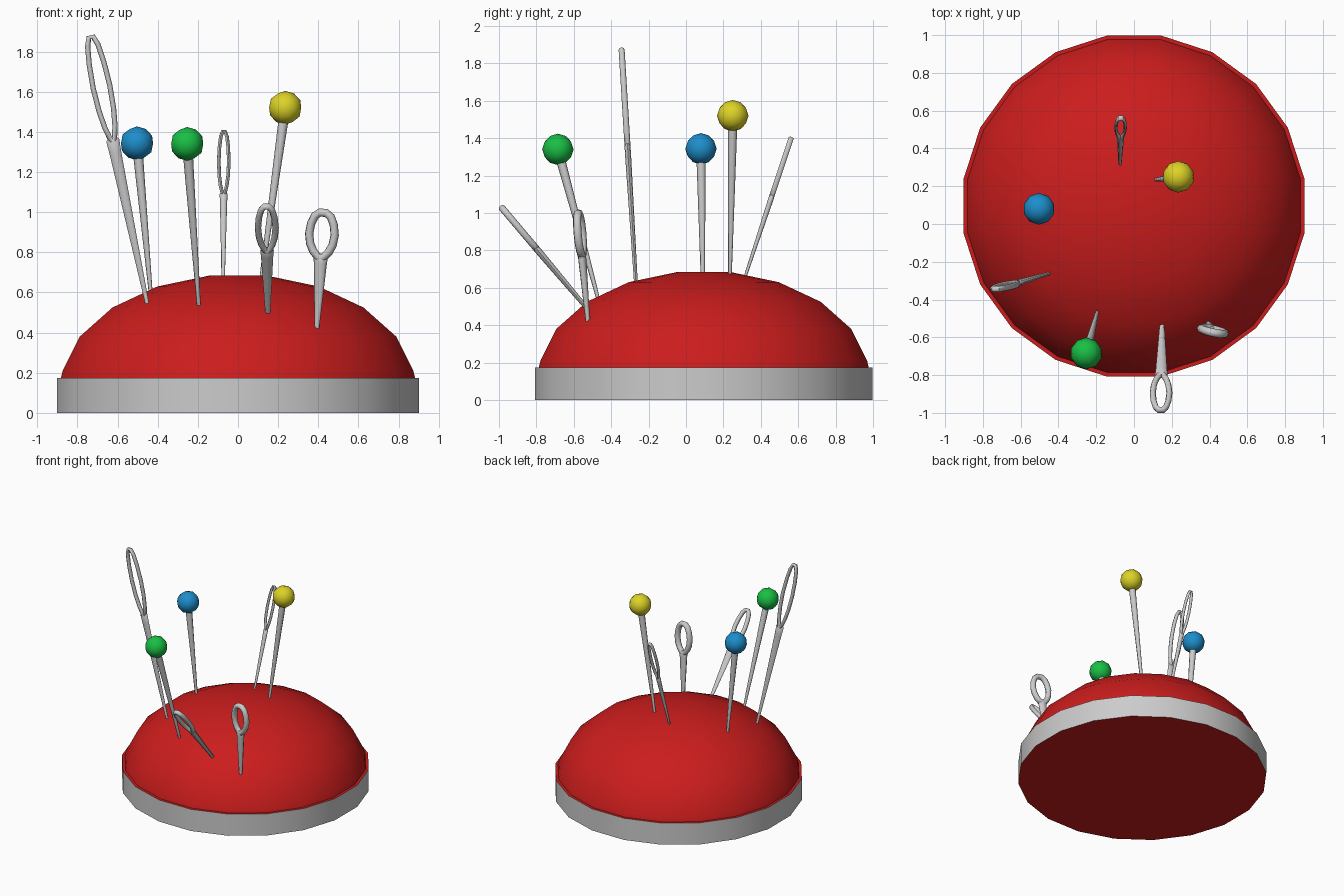
import bpy, bmesh
from math import sin, cos, pi, radians
from mathutils import Vector

if "Cube" in bpy.data.objects:
    bpy.data.objects.remove(bpy.data.objects["Cube"])

SIDES = 20
CY = 0.095          # cushion centre in y


def material(name, rgb):
    m = bpy.data.materials.new(name)
    m.diffuse_color = (*rgb, 1)
    m.use_nodes = True
    m.node_tree.nodes["Principled BSDF"].inputs["Base Color"].default_value = m.diffuse_color
    return m


def finish(bm, name, mat=None, angle=40):
    bmesh.ops.recalc_face_normals(bm, faces=bm.faces)
    me = bpy.data.meshes.new(name)
    bm.to_mesh(me)
    bm.free()
    ob = bpy.data.objects.new(name, me)
    bpy.context.collection.objects.link(ob)
    if mat:
        me.materials.append(mat)
    bpy.ops.object.select_all(action='DESELECT')
    ob.select_set(True)
    bpy.context.view_layer.objects.active = ob
    bpy.ops.object.shade_smooth_by_angle(angle=radians(angle))
    return ob


def skin(bm, rings, closed=False):
    """Join rings of points with quads; cap the ends or close the loop."""
    vs = [[bm.verts.new(p) for p in r] for r in rings]
    n = len(vs[0])
    pairs = list(zip(vs, vs[1:] + vs[:1])) if closed else list(zip(vs, vs[1:]))
    for a, b in pairs:
        for i in range(n):
            j = (i + 1) % n
            bm.faces.new((a[i], a[j], b[j], b[i]))
    return vs


def circle(r, z):
    return [Vector((r * sin(a), CY + r * cos(a), z))
            for a in (2 * pi * (i + 0.5) / SIDES for i in range(SIDES))]


def ellipse(c, u, w, ru, rw, n=8):
    return [c + u * (ru * cos(2 * pi * i / n)) + w * (rw * sin(2 * pi * i / n))
            for i in range(n)]


red = material("red_cloth", (0.6, 0.012, 0.012))
R, H = 0.914, 0.175

# Grey band around the base
bm = bmesh.new()
skin(bm, [circle(R, 0), circle(R, H)])
finish(bm, "base_band")

# Red cushion: rim and dome
bm = bmesh.new()
lat = [81, 63, 45, 27, 9]
rings = [circle(R, H), circle(0.893, H)]
rings += [circle(0.895 * sin(radians(a)), 0.122 + 0.57 * cos(radians(a))) for a in lat]
vs = skin(bm, rings)
bm.faces.new(vs[-1])
finish(bm, "cushion_dome", red)

# Red underside
bm = bmesh.new()
bm.faces.new([bm.verts.new(p) for p in reversed(circle(R, 0))])
under = finish(bm, "cushion_underside", red)
if under.data.polygons[0].normal.z > 0:
    under.data.flip_normals()


# Ball-headed pins
def pin(name, head, entry, rgb):
    head, entry = Vector(head), Vector(entry)
    d = (head - entry).normalized()
    u = (Vector((1, 0, 0)) - d * d.x).normalized()
    w = d.cross(u)
    bm = bmesh.new()
    vs = skin(bm, [ellipse(entry - d * 0.06, u, w, 0.009, 0.009),
                   ellipse(head, u, w, 0.026, 0.026)])
    bm.faces.new(vs[0])
    bm.faces.new(vs[-1])
    finish(bm, name + "_pin_shaft", angle=60)
    bm = bmesh.new()
    bmesh.ops.create_icosphere(bm, subdivisions=2, radius=0.084)
    bmesh.ops.translate(bm, verts=bm.verts, vec=head)
    finish(bm, name + "_pin_head", material(name, rgb))


pin("blue", (-0.503, 0.08, 1.343), (-0.437, 0.09, 0.62), (0.012, 0.27, 0.6))
pin("green", (-0.253, -0.685, 1.34), (-0.197, -0.475, 0.56), (0.01, 0.52, 0.06))
pin("yellow", (0.235, 0.25, 1.52), (0.118, 0.235, 0.68), (0.72, 0.65, 0.02))

# Half outline of a needle's eye: (share of length, share of width)
EYE = [(0.0, 0.2), (0.14, 0.62), (0.3, 0.88), (0.52, 1.0),
       (0.75, 0.88), (0.92, 0.62), (1.0, 0.25)]


# Flat-eyed needles: tapered shaft joined to a closed loop
def needle(name, tip, entry, wide, eye, half, bar, thick, joint, point):
    tip, entry = Vector(tip), Vector(entry)
    d = (tip - entry).normalized()
    u = Vector(wide)
    u = (u - d * u.dot(d)).normalized()
    w = d.cross(u)
    low = tip - d * (eye + bar)          # centre of the loop's lower bar
    span = eye
    path = [(f * span, x * (half - bar)) for f, x in EYE]
    path += [(v, -x) for v, x in reversed(path)]
    pts = [low + d * v + u * x for v, x in path]
    bm = bmesh.new()
    rings = []
    for i, p in enumerate(pts):
        t = (pts[(i + 1) % len(pts)] - pts[i - 1]).normalized()
        rings.append(ellipse(p, w.cross(t), w, bar, thick))
    skin(bm, rings, closed=True)
    vs = skin(bm, [ellipse(entry - d * 0.06, u, w, point, point),
                   ellipse(low - d * 0.12 * eye, u, w, joint * 0.9, thick),
                   ellipse(low + d * bar * 0.2, u, w, joint, thick),
                   ellipse(low + d * bar * 0.9, u, w, joint * 0.8, thick * 0.7)])
    bm.faces.new(vs[0])
    bm.faces.new(vs[-1])
    finish(bm, name, angle=60)


needle("tall_needle", (-0.735, -0.345, 1.885), (-0.46, -0.265, 0.58),
       (1, 0, 0), 0.53, 0.055, 0.013, 0.016, 0.033, 0.009)
needle("back_needle", (-0.07, 0.565, 1.41), (-0.074, 0.32, 0.67),
       (1, 0, 0), 0.33, 0.034, 0.009, 0.014, 0.02, 0.007)
needle("front_needle", (0.142, -0.995, 1.04), (0.148, -0.555, 0.52),
       (1, 0, 0), 0.29, 0.06, 0.016, 0.018, 0.034, 0.011)
needle("side_needle", (0.425, -0.578, 1.018), (0.396, -0.53, 0.48),
       (1, -0.2, 0), 0.225, 0.086, 0.021, 0.022, 0.037, 0.012)
